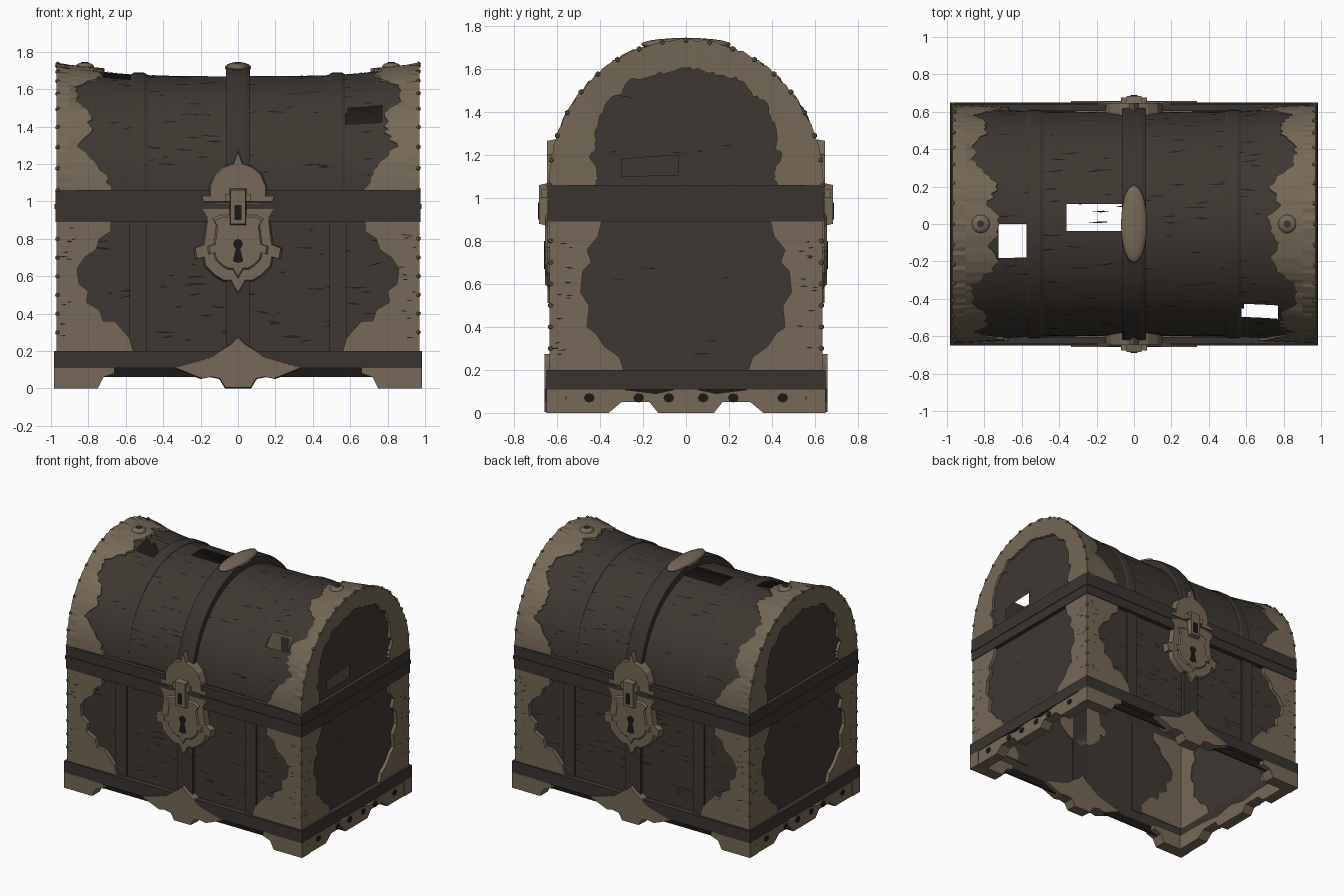
import bpy, bmesh, random
from math import sin, cos, pi, sqrt
from mathutils import Vector, Matrix

random.seed(4)
if "Cube" in bpy.data.objects:
    bpy.data.objects.remove(bpy.data.objects["Cube"])


def material(name, colour):
    m = bpy.data.materials.new(name)
    m.use_nodes = True
    m.diffuse_color = (*colour, 1)
    bsdf = next(n for n in m.node_tree.nodes if n.type == 'BSDF_PRINCIPLED')
    bsdf.inputs["Base Color"].default_value = (*colour, 1)
    bsdf.inputs["Roughness"].default_value = 0.8
    return m


WOOD = material("dark wood", (.048, .039, .031))
BAND = material("dark iron band", (.042, .034, .028))
METAL = material("aged brass", (.18, .14, .092))
GAP = material("black gap", (.012, .010, .009))


def finish(name, bm, mat, outward=False, smooth=False):
    """Turn a bmesh into an object; open skins are turned away from the centre."""
    if outward:
        bm.normal_update()
        for f in bm.faces:
            if f.normal.dot(f.calc_center_median() - Vector((0, 0, .9))) < 0:
                f.normal_flip()
    else:
        bmesh.ops.recalc_face_normals(bm, faces=bm.faces)
    for f in bm.faces:
        f.smooth = smooth
    me = bpy.data.meshes.new(name)
    bm.to_mesh(me)
    bm.free()
    me.materials.append(mat)
    ob = bpy.data.objects.new(name, me)
    bpy.context.collection.objects.link(ob)


def loft(name, rings, mat, cyclic=False):
    """Skin a row of equal closed cross-sections."""
    bm = bmesh.new()
    vs = [[bm.verts.new(p) for p in ring] for ring in rings]
    n = len(vs[0])
    pairs = list(zip(vs, vs[1:])) + ([(vs[-1], vs[0])] if cyclic else [])
    for a, b in pairs:
        for i in range(n):
            j = (i + 1) % n
            bm.faces.new((a[i], a[j], b[j], b[i]))
    if not cyclic:
        bm.faces.new(vs[0])
        bm.faces.new(vs[-1])
    finish(name, bm, mat)


def prism(name, pts, put, w0, w1, mat, taper=1):
    """Extrude an outline from w0 to w1, shrinking the outer face by taper."""
    cu = sum(p[0] for p in pts) / len(pts)
    cv = sum(p[1] for p in pts) / len(pts)
    outer = [put(cu + (u - cu) * taper, cv + (v - cv) * taper, w1) for u, v in pts]
    loft(name, [[put(u, v, w0) for u, v in pts], outer], mat)


def sheet(name, nu, nv, place, holes, axes):
    """Open grid of boards, with the cells inside any hole rectangle left out."""
    bm = bmesh.new()
    grid = [[bm.verts.new(place(i / nu, k / nv)) for k in range(nv + 1)] for i in range(nu + 1)]
    for i in range(nu):
        for k in range(nv):
            quad = (grid[i][k], grid[i + 1][k], grid[i + 1][k + 1], grid[i][k + 1])
            c = sum((v.co for v in quad), Vector()) / 4
            p, q = c[axes[0]], c[axes[1]]
            if not any(a < p < b and e < q < f for a, b, e, f in holes):
                bm.faces.new(quad)
    finish(name, bm, WOOD, outward=True, smooth=True)


def rect(u0, u1, v0, v1):
    return [(u0, v0), (u1, v0), (u1, v1), (u0, v1)]


def mirrored(half):
    return half + [(-u, v) for u, v in reversed(half) if u > 0]


def facing_y(s):
    return lambda u, v, w: (u, s * w, v)


def facing_x(s):
    return lambda u, v, w: (s * w, u, v)


def frame(name, z0, z1, x, y, thick, mat):
    rings = []
    for sx, sy in ((1, 1), (-1, 1), (-1, -1), (1, -1)):
        rings.append([(sx * (x - d), sy * (y - d), z)
                      for d, z in ((0, z0), (0, z1), (thick, z1), (thick, z0))])
    loft(name, rings, mat, cyclic=True)


def arch(x, t, d=0):
    """Point on the domed lid; d is the depth below the trim."""
    return Vector((x, -(.64 - .6 * d) * cos(t), 1.06 + (.68 - d) * sin(t)))


def sag(x):
    return .07 - .035 * min(1, abs(x) / .8) ** 4


def lookup(table, t):
    for (a, p), (b, q) in zip(table, table[1:]):
        if t <= b:
            return p + (q - p) * (t - a) / (b - a)
    return table[-1][1]


# Body walls, open at the top and underneath
bm = bmesh.new()
bmesh.ops.create_cube(bm, size=1, matrix=Matrix.Translation((0, 0, .54)) @ Matrix.Diagonal((1.89, 1.21, .94, 1)))
bmesh.ops.delete(bm, geom=[f for f in bm.faces if abs(f.normal.z) > .5], context='FACES_ONLY')
finish("body_walls", bm, WOOD, outward=True)

# Domed lid skin with broken boards left out
sheet("lid_skin", 42, 52, lambda a, b: arch(1.9 * a - .95, pi * b, sag(1.9 * a - .95)),
      [(-.74, -.50, -.17, -.01), (-.37, -.06, -.02, .11), (.55, .75, -.50, -.44)], (0, 1))

# Lid end panels, the left one with a broken board
for s, holes in ((-1, []), (1, [(-.3, -.03, 1.1, 1.2)])):
    sheet("lid_end_panel", 32, 14,
          lambda a, b: Vector((s * .945, 1.2 * a - .6, 1.06 + .64 * b * sqrt(max(0, 1 - (2 * a - 1) ** 2)))),
          holes, (1, 2))

# Brass arch trim wrapping the lid edges, with a ragged inner border
REACH = [(0, .68), (.1, .70), (.2, .74), (.28, .79), (.36, .85), (.5, .79), (.68, .79), (.8, .86),
         (1.03, .86), (1.15, .76), (1.25, .73), (1.4, .78), (1.5, .72), (pi / 2, .72)]
INNER = [(0, .36), (.1, .38), (.26, .35), (.34, .27), (.45, .29), (.58, .23), (.7, .2),
         (.83, .15), (.95, .17), (1.1, .13), (1.3, .15), (pi / 2, .135)]
for s in (-1, 1):
    rings = []
    for k in range(97):
        t = pi * k / 96
        q = min(t, pi - t)
        w = lookup(REACH, q) + random.uniform(-.015, .015)
        e = lookup(INNER, q) + random.uniform(-.01, .01)
        rings.append([arch(s * x, t, d) for x, d in
                      ((.97, random.uniform(-.005, .008)), (.9, .01), (w, .028), (w, .06), (.94, .06), (.94, e), (.965, e))])
    loft("lid_arch_trim", rings, METAL)

# Straps over the lid
for x, half, top, mat in ((0, .065, .008, BAND), (-.53, .045, .052, WOOD), (.53, .045, .052, WOOD)):
    rings = []
    for k in range(41):
        t = pi * k / 40
        rings.append([arch(x + a * half, t, d) for a, d in
                      ((-1, .075), (-1, top + .01), (-.6, top), (.6, top), (1, top + .01), (1, .075))])
    loft("lid_strap", rings, mat)

# Iron bands around the seam and the base, and the recessed skirt
frame("seam_band", .89, 1.06, .975, .64, .035, BAND)
frame("seam_lip", .96, .985, .98, .645, .03, BAND)
frame("base_band", .11, .2, .985, .65, .045, BAND)
frame("base_skirt", .06, .12, .95, .61, .01, GAP)

# Outlines shared by opposite sides
FRONT_CORNER = [(.97, .2), (.56, .2), (.58, .27), (.66, .36), (.72, .36), (.74, .42), (.81, .46),
                (.80, .52), (.85, .56), (.86, .64), (.82, .7), (.76, .74), (.74, .8), (.68, .84),
                (.68, .9), (.97, .9)]
END_CORNER = [(.635, .2), (.29, .2), (.31, .26), (.38, .31), (.42, .37), (.46, .4), (.45, .5),
              (.49, .56), (.48, .66), (.44, .7), (.46, .76), (.41, .82), (.39, .9), (.635, .9)]
FRONT_FOOT = [(.985, 0), (.75, 0), (.72, .06), (.66, .08), (.66, .115), (.985, .115)]
CREST = mirrored([(0, 0), (.07, 0), (.1, .05), (.15, .06), (.2, .05), (.25, .07), (.35, .11),
                  (.24, .14), (.14, .17), (.09, .21), (.04, .24), (0, .28)])
END_FOOT = mirrored([(0, 0), (.13, 0), (.17, .05), (.3, .05), (.36, 0), (.65, 0), (.65, .115),
                     (.3, .11), (.14, .09), (0, .12)])
SHIELD = mirrored([(0, 1.0), (.13, 1.0), (.2, .97), (.17, .92), (.18, .84), (.19, .77), (.24, .75),
                   (.23, .69), (.19, .7), (.18, .65), (.13, .6), (.08, .57), (.04, .57), (0, .5)])
CROWN = mirrored([(0, 1.28), (.025, 1.21), (.08, 1.19), (.13, 1.15), (.16, 1.08), (.16, 1.02),
                  (.21, 1.02), (.2, .99), (0, .99)])
KEYHOLE = mirrored([(0, .8), (.02, .79), (.027, .77), (.012, .745), (.028, .68), (0, .67)])

for s in (-1, 1):
    fy, fx = facing_y(s), facing_x(s)
    # Upright straps
    for x, half, w, mat in ((0, .065, .63, BAND), (-.535, .045, .618, WOOD), (.535, .045, .618, WOOD)):
        prism("wall_strap", rect(x - half, x + half, .19, .9), fy, .6, w, mat)
    # Brass corner plates and feet
    for m in (-1, 1):
        prism("wall_corner_plate", [(m * u, v) for u, v in FRONT_CORNER], fy, .6, .635, METAL)
        prism("end_corner_plate", [(m * u, v) for u, v in END_CORNER], fx, .94, .97, METAL)
        prism("wall_foot", [(m * u, v) for u, v in FRONT_FOOT], fy, .56, .65, METAL)
    prism("wall_crest_foot", CREST, fy, .57, .658, METAL, .96)
    prism("end_foot", END_FOOT, fx, .9, .98, METAL)
    for y in (-.58, -.45, -.22, -.08, .08, .22, .45, .58):
        prism("foot_stud_hole", [(y + .025 * cos(k * pi / 4), .07 + .022 * sin(k * pi / 4)) for k in range(8)],
              fx, .978, .984, GAP)
    # Lock: shield, crown, hasp and keyhole
    prism("lock_shield", SHIELD, fy, .6, .645, METAL, .95)
    prism("lock_boss", [(u * .75, .78 + (v - .78) * .75) for u, v in SHIELD], fy, .63, .655, METAL, .85)
    prism("lock_crown", CROWN, fy, .57, .648, METAL, .92)
    prism("hasp", rect(-.045, .045, .87, 1.07), fy, .64, .685, METAL, .9)
    prism("hasp_slot", rect(-.018, .018, .9, .98), fy, .683, .689, GAP)
    prism("hasp_pin", rect(-.07, .07, 1.0, 1.04), fy, .64, .675, METAL)
    prism("keyhole", KEYHOLE, fy, .653, .66, GAP)

# Top grip and round bosses on the lid ends
bm = bmesh.new()
bmesh.ops.create_uvsphere(bm, u_segments=16, v_segments=10, radius=1,
                          matrix=Matrix.Translation((0, 0, 1.715)) @ Matrix.Diagonal((.07, .21, .03, 1)))
for x in (-.82, .82):
    bmesh.ops.create_uvsphere(bm, u_segments=12, v_segments=8, radius=.05,
                              matrix=Matrix.Translation((x, 0, 1.72)) @ Matrix.Diagonal((1, 1, .45, 1)))
finish("lid_grip_and_bosses", bm, METAL, smooth=True)
for x in (-.82, .82):
    prism("boss_eye", [(x + .02 * cos(k * pi / 4), .02 * sin(k * pi / 4)) for k in range(8)],
          lambda u, v, w: (u, v, w), 1.738, 1.745, BAND)

# Rivets along the trim
bm = bmesh.new()
spots = [arch(s * .965, pi * k / 18, .006) for s in (-1, 1) for k in range(19)]
spots += [(a * .965, b * .63, z / 10) for a in (-1, 1) for b in (-1, 1) for z in range(3, 9)]
for p in spots:
    bmesh.ops.create_icosphere(bm, subdivisions=1, radius=.014, matrix=Matrix.Translation(p))
finish("rivets", bm, METAL)

# Cracks: thin dark slivers scattered over boards and plates
bm = bmesh.new()


def sliver(place, u, v, length, width):
    pts = ((-.5, 0), (0, -.5), (.5, .2), (.1, .5))
    skew = random.uniform(-.2, .2) * length
    bm.faces.new([bm.verts.new(place(u + a * length, v + b * width + a * skew)) for a, b in pts])


rnd = random.uniform
for s in (-1, 1):
    for _ in range(60):
        sliver(lambda u, v: (u, s * .608, v), rnd(-.8, .8), rnd(.24, .86), rnd(.03, .14), .009)
        sliver(lambda u, v: arch(u, v, sag(u) - .004), rnd(-.7, .7), rnd(.1, 3), rnd(.03, .14), .014)
    for _ in range(12):
        sliver(lambda u, v: (s * .948, u, v), rnd(-.4, .4), rnd(.25, 1.5), rnd(.03, .1), .006)
        for side in (-1, 1):
            sliver(lambda u, v: (u, side * .638, v), s * rnd(.87, .95), rnd(.24, .86), rnd(.02, .05), .007)
            sliver(lambda u, v: (s * .973, u, v), side * rnd(.53, .61), rnd(.24, .86), rnd(.02, .05), .007)
finish("cracks", bm, GAP, outward=True)
